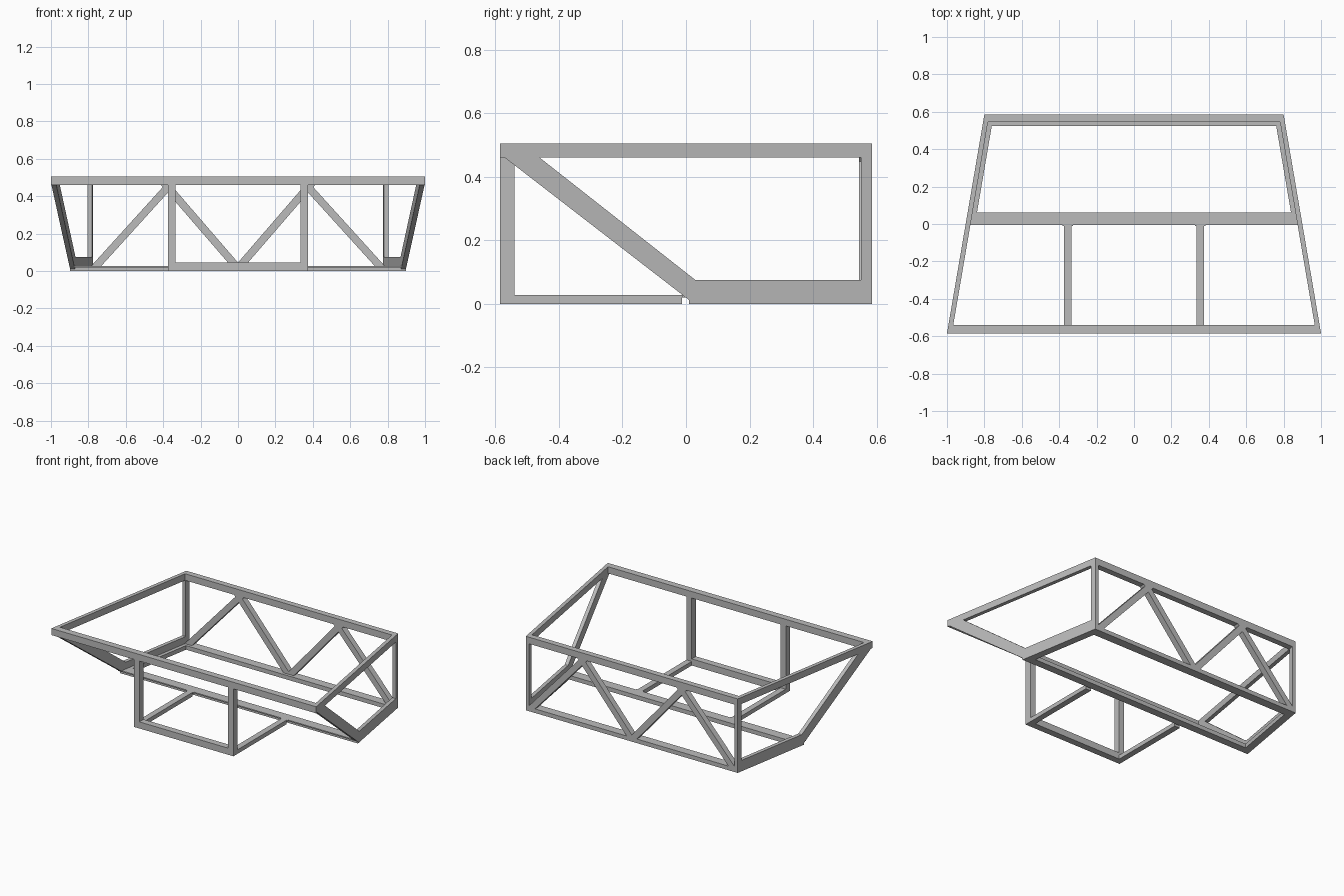
import bpy, bmesh

cube = bpy.data.objects.get("Cube")
if cube:
    bpy.data.objects.remove(cube)

grey = bpy.data.materials.new("metal_grey")
grey.use_nodes = True
colour = (0.5, 0.5, 0.5, 1)
grey.diffuse_color = colour
grey.node_tree.nodes["Principled BSDF"].inputs["Base Color"].default_value = colour

HALF = 0.585          # half depth of the frame
TOP, RAIL = 0.505, 0.46
FLOOR = 0.028         # height of the bottom rails
WALL = 0.026          # thickness of the side panels


def edge(y):
    """Half width of the tapered plan at depth y."""
    return 0.9 - y * 0.1 / HALF


def finish(name, bm):
    bmesh.ops.remove_doubles(bm, verts=bm.verts, dist=0.0001)
    bmesh.ops.recalc_face_normals(bm, faces=bm.faces)
    mesh = bpy.data.meshes.new(name)
    bm.to_mesh(mesh)
    bm.free()
    mesh.materials.append(grey)
    obj = bpy.data.objects.new(name, mesh)
    bpy.context.collection.objects.link(obj)
    return obj


def prism(name, bottom, top):
    """Solid between two matching loops of points."""
    bm = bmesh.new()
    a = [bm.verts.new(p) for p in bottom]
    b = [bm.verts.new(p) for p in top]
    bm.faces.new(a)
    bm.faces.new(b)
    n = len(a)
    for i in range(n):
        j = (i + 1) % n
        bm.faces.new((a[i], a[j], b[j], b[i]))
    return finish(name, bm)


def slab(name, plan, z0, z1):
    return prism(name, [(x, y, z0) for x, y in plan], [(x, y, z1) for x, y in plan])


def box(name, x0, x1, y0, y1, z0, z1):
    return slab(name, [(x0, y0), (x1, y0), (x1, y1), (x0, y1)], z0, z1)


def cross_rail(name, y0, y1, z0, z1, inset=0.0):
    """Rail across the frame, its ends cut to the taper."""
    a, b = edge(y0) - inset, edge(y1) - inset
    return slab(name, [(-a, y0), (a, y0), (b, y1), (-b, y1)], z0, z1)


def side_panel(name, s):
    """Flat side ring: top rail, back post, bottom rail and sloping brace."""
    outer = [(-0.54, TOP), (HALF, TOP), (HALF, 0), (0.01, 0),
             (0.01, 0.012), (-0.57, RAIL), (-0.54, RAIL)]
    a, b, c, d = (-0.46, RAIL), (0.55, RAIL), (0.55, 0.075), (0.03, 0.075)
    inner = [a, b, c, d, d, a, a]
    bm = bmesh.new()

    def ring(loop, inset):
        return [bm.verts.new((s * (edge(y) - inset), y, z)) for y, z in loop]

    o0, i0, o1, i1 = ring(outer, 0), ring(inner, 0), ring(outer, WALL), ring(inner, WALL)
    for k in range(len(outer)):
        j = (k + 1) % len(outer)
        for quad in ((o0[k], o0[j], i0[j], i0[k]), (o1[k], o1[j], i1[j], i1[k]),
                     (o0[k], o0[j], o1[j], o1[k])):
            bm.faces.new(quad)
        if inner[k] != inner[j]:
            bm.faces.new((i0[k], i0[j], i1[j], i1[k]))
    return finish(name, bm)


def truss_brace(name, x_low, x_high):
    """Diagonal of the back truss, cut level at both ends."""
    w = 0.027
    loop = [(x_low - w, FLOOR), (x_low + w, FLOOR), (x_high + w, RAIL), (x_high - w, RAIL)]
    return prism(name, [(x, 0.545, z) for x, z in loop], [(x, HALF, z) for x, z in loop])


# Top rails
cross_rail("front_top_rail", -HALF, -0.54, RAIL, TOP)
cross_rail("back_top_rail", 0.545, HALF, RAIL, TOP, WALL)

# Bottom rails, with a thin lip along the front of the middle one
cross_rail("back_bottom_rail", 0.525, HALF, 0, FLOOR, WALL)
cross_rail("middle_bottom_rail", 0.01, 0.062, 0, FLOOR, WALL)
cross_rail("middle_rail_lip", -0.005, 0.01, 0.02, FLOOR)

# Front box sill
box("front_sill", -0.375, 0.375, -HALF, -0.54, 0, 0.045)

for side, s in (("left", 1), ("right", -1)):
    side_panel(side + "_side_panel", s)

    # Inner ledge along the bottom of the side panel
    plan = [(s * (edge(y) - i), y) for y, i in
            ((0.062, WALL), (0.525, WALL), (0.525, 0.05), (0.062, 0.05))]
    slab(side + "_bottom_ledge", plan, 0, FLOOR)

    # Front box post and floor strut with its tab
    x0, x1 = sorted((s * 0.335, s * 0.375))
    box(side + "_front_post", x0, x1, -HALF, -0.54, 0.045, RAIL)
    box(side + "_floor_strut", x0, x1, -0.54, -0.012, 0, FLOOR)
    box(side + "_strut_tab", x0 - 0.008, x1 + 0.008, -0.012, -0.005, 0.02, FLOOR)

    # Back truss
    truss_brace(side + "_outer_brace", s * 0.757, s * 0.365)
    truss_brace(side + "_inner_brace", s * 0.012, s * 0.385)
